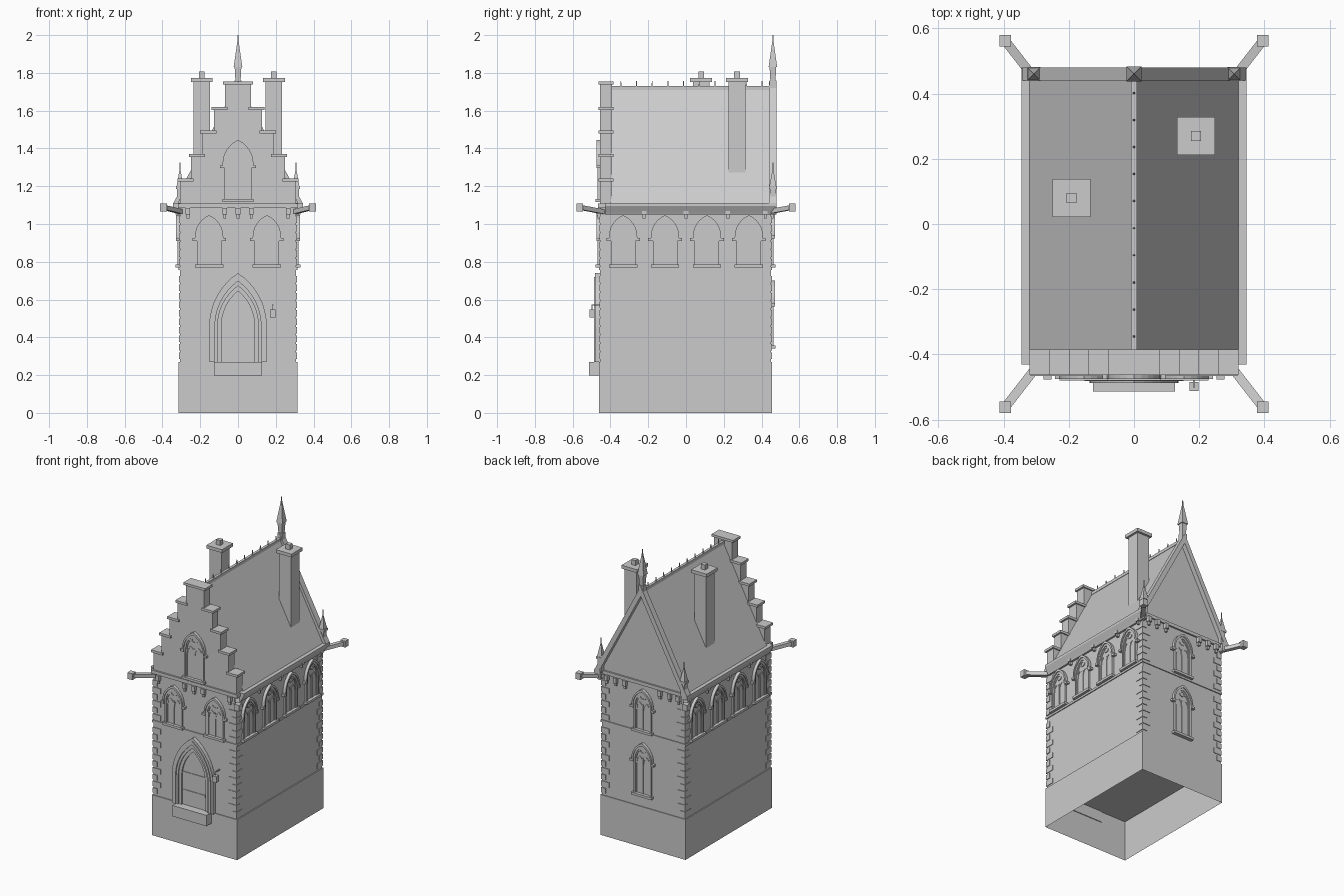
import bpy, bmesh, math
from mathutils import Matrix, Vector

if "Cube" in bpy.data.objects:
    bpy.data.objects.remove(bpy.data.objects["Cube"])

FRONT, RIGHT, BACK, LEFT = (0, .455), (90, .308), (180, .45), (-90, .308)

def face_matrix(side, u=0):
    # local x runs along the wall, local -y points outward
    return Matrix.Rotation(math.radians(side[0]), 4, 'Z') @ Matrix.Translation((u, -side[1], 0))

def finish(bm, name):
    bmesh.ops.recalc_face_normals(bm, faces=bm.faces)
    me = bpy.data.meshes.new(name)
    bm.to_mesh(me)
    bm.free()
    ob = bpy.data.objects.new(name, me)
    bpy.context.collection.objects.link(ob)
    return ob

def box(bm, x0, x1, y0, y1, z0, z1, M=Matrix()):
    T = Matrix.Translation(((x0+x1)/2, (y0+y1)/2, (z0+z1)/2)) @ Matrix.Diagonal((x1-x0, y1-y0, z1-z0, 1))
    return bmesh.ops.create_cube(bm, size=1, matrix=M @ T)['verts']

def cone(bm, x, y, z0, z1, w0, w1, n=4):
    k = math.sqrt(2)
    bmesh.ops.create_cone(bm, cap_ends=True, segments=n, radius1=w0*k, radius2=w1*k, depth=z1-z0,
        matrix=Matrix.Translation((x, y, (z0+z1)/2)) @ Matrix.Rotation(math.pi/4, 4, 'Z'))

def prism(bm, pts, y0, y1, M=Matrix()):
    # extrude an x-z outline along y
    a = [bm.verts.new(M @ Vector((x, y0, z))) for x, z in pts]
    b = [bm.verts.new(M @ Vector((x, y1, z))) for x, z in pts]
    bm.faces.new(a)
    bm.faces.new(b)
    for i in range(len(a)):
        j = (i+1) % len(a)
        bm.faces.new((a[i], a[j], b[j], b[i]))

def arch(w, z0, spring, apex, n=6, u=0):
    # pointed arch outline, bottom left to bottom right
    h = apex - spring
    R = (w*w + h*h) / (2*w)
    t = math.atan2(h, R - w)
    left = [(R - w - R*math.cos(t*i/n), spring + R*math.sin(t*i/n)) for i in range(n)]
    pts = [(-w, z0)] + left + [(0, apex)] + [(-x, z) for x, z in left[::-1]] + [(w, z0)]
    return [(x+u, z) for x, z in pts]

def ring(bm, outer, inner, d, M, closed=False):
    # raised moulding between two matching outlines
    rows = []
    for (a, b), (c, e) in zip(outer, inner):
        rows.append([bm.verts.new(M @ Vector(p)) for p in ((a, .004, b), (a, -d, b), (c, -d, e), (c, .004, e))])
    n = len(rows)
    for i in range(n if closed else n-1):
        r, s = rows[i], rows[(i+1) % n]
        for k in range(4):
            bm.faces.new((r[k], s[k], s[(k+1) % 4], r[(k+1) % 4]))
    if not closed:
        bm.faces.new(rows[0])
        bm.faces.new(rows[-1])

def window(name, side, u, z0, apex, w=.065):
    M = face_matrix(side, u)
    bm = bmesh.new()
    s = apex - w*1.75          # springing height
    a = apex - .017            # frame apex
    prism(bm, arch(w-.012, z0, s, a-.014), .004, -.003, M)
    ring(bm, arch(w, z0, s, a), arch(w-.012, z0, s, a-.016), .013, M)
    ring(bm, arch(w-.012, z0, s, a-.016), arch(w-.019, z0, s, a-.026), .008, M)
    ring(bm, arch(w+.01, s-.012, s, apex), arch(w, s-.012, s, a), .02, M)
    for k in (-1, 1):          # hood stops and light heads
        box(bm, k*(w+.012)-.012, k*(w+.012)+.012, -.02, .004, s-.022, s-.008, M)
        hw = (w-.015)/2
        ring(bm, arch(hw, s-.03, s-.022, s+.022, 4, k*hw), arch(hw-.006, s-.03, s-.022, s+.013, 4, k*hw), .007, M)
    box(bm, -.004, .004, -.008, .004, z0, s+.01, M)
    circ = lambda r: [(r*math.cos(i*math.pi/8), apex-.052+r*math.sin(i*math.pi/8)) for i in range(16)]
    ring(bm, circ(w*.36), circ(w*.26), .008, M, True)
    box(bm, -w-.01, w+.01, -.024, .004, z0-.008, z0+.008, M)
    finish(bm, name)

# plinth, open underneath
bm = bmesh.new()
box(bm, -.315, .315, -.46, .455, 0, .27)
low = [f for f in bm.faces if all(v.co.z < .01 for v in f.verts)]
bmesh.ops.delete(bm, geom=low, context='FACES')
finish(bm, "plinth")

# walls
bm = bmesh.new()
box(bm, -.308, .308, -.455, .45, .27, 1.1)
finish(bm, "walls")

# string course and eaves cornice
bm = bmesh.new()
box(bm, -.314, .314, -.461, .456, .757, .772)
box(bm, -.318, .318, -.466, .461, 1.085, 1.108)
finish(bm, "string_courses")
bm = bmesh.new()
for k in (-1, 1):
    prism(bm, [(k*.30, 1.05), (k*.32, 1.05), (k*.326, 1.062), (k*.345, 1.095), (k*.345, 1.11), (k*.30, 1.11)], -.43, .48)
finish(bm, "eaves_gutters")

# corner quoins
bm = bmesh.new()
for sx in (-1, 1):
    for y, sy in ((-.455, -1), (.45, 1)):
        for i in range(17):
            z = .285 + i*.045
            if .72 < z < .77:
                continue
            a, b = (.06, .035) if i % 2 else (.035, .06)
            xs = sorted((sx*.312, sx*(.312-a)))
            ys = sorted((y+sy*.004, y+sy*(.004-b)))
            box(bm, *xs, *ys, z, z+.034)
finish(bm, "quoins")

# corbel blocks
bm = bmesh.new()
rows = [(FRONT, (-.265, -.07, 0, .07, .265)), (BACK, (-.265, -.2, -.13, .13, .2, .265)),
        (RIGHT, (-.222, 0, .222, .42)), (LEFT, (-.42, -.222, 0, .222))]
for side, us in rows:
    for u in us:
        M = face_matrix(side, u)
        box(bm, -.012, .012, -.022, .004, 1.05, 1.086, M)
        box(bm, -.007, .007, -.014, .004, 1.03, 1.05, M)
finish(bm, "corbels")

# roof with rear gable
bm = bmesh.new()
prism(bm, [(-.33, 1.09), (.33, 1.09), (0, 1.722)], -.40, .45)
finish(bm, "roof")
bm = bmesh.new()
for k in (-1, 1):
    prism(bm, [(k*.345, 1.105), (0, 1.755), (0, 1.69), (k*.31, 1.105)], .44, .48)
finish(bm, "rear_verge_boards")
bm = bmesh.new()
box(bm, -.009, .009, -.40, .45, 1.71, 1.73)
for i in range(10):
    cone(bm, 0, -.345 + i*.083, 1.725, 1.757, .003, .002)
finish(bm, "ridge_crest")

# stepped front gable with coping stones
bm = bmesh.new()
cop = bmesh.new()
for i, z in enumerate((1.24, 1.37, 1.495, 1.62, 1.755)):
    w = .32 - .06*i
    z0 = (1.105, 1.225, 1.355, 1.48, 1.605)[i]
    box(bm, -w+.012, w-.012, -.455, -.392, z0, z-.015)
    for k in (-1, 1):
        inner = max(w-.085, 0)
        box(cop, *sorted((k*w, k*inner)), -.463, -.384, z-.016, z)
finish(bm, "stepped_gable")
finish(cop, "gable_copings")

# chimneys
for name, x, y in (("chimney_right", .19, .27), ("chimney_left", -.192, .08)):
    bm = bmesh.new()
    box(bm, x-.044, x+.044, y-.044, y+.044, 1.2, 1.755)
    box(bm, x-.058, x+.058, y-.058, y+.058, 1.752, 1.774)
    box(bm, x-.015, x+.015, y-.015, y+.015, 1.77, 1.807)
    finish(bm, name)

# rear pinnacles
bm = bmesh.new()
box(bm, -.018, .018, .442, .478, 1.70, 1.76)
cone(bm, 0, .46, 1.75, 1.835, .013, .018)
cone(bm, 0, .46, 1.83, 1.97, .023, .003)
cone(bm, 0, .46, 1.96, 2.0, .003, .002)
for k in (-1, 1):
    x = k*.307
    cone(bm, x, .46, 1.10, 1.19, .016, .016)
    cone(bm, x, .46, 1.185, 1.2, .021, .021)
    cone(bm, x, .46, 1.2, 1.285, .018, .003)
    cone(bm, x, .46, 1.28, 1.325, .003, .002)
finish(bm, "pinnacles")

# corner water spouts
bm = bmesh.new()
for sx in (-1, 1):
    for sy in (-1, 1):
        a, b = Vector((sx*.30, sy*.44, 1.065)), Vector((sx*.395, sy*.562, 1.088))
        d = b - a
        M = Matrix.Translation((a+b)/2) @ d.to_track_quat('X', 'Z').to_matrix().to_4x4()
        box(bm, -d.length/2, d.length/2, -.014, .014, -.012, .012, M)
        box(bm, b.x-.018, b.x+.018, b.y-.018, b.y+.018, 1.066, 1.108)
finish(bm, "corner_spouts")

# windows
for u in (-.153, .153):
    window("front_window", FRONT, u, .778, 1.047)
for i in range(4):
    window("right_window", RIGHT, -.333 + i*.222, .778, 1.047)
    window("left_window", LEFT, -.333 + i*.222, .778, 1.047)
window("gable_window", FRONT, 0, 1.125, 1.445, .072)
window("rear_upper_window", BACK, 0, .778, 1.06)
window("rear_lower_window", BACK, 0, .35, .70)

# doorway: nested pointed mouldings around a strapped leaf
M = face_matrix(FRONT)
bm = bmesh.new()
steps = [(.152, .74, .026), (.137, .72, .032), (.122, .697, .024), (.108, .672, .016), (.088, .645, 0)]
for (w, a, d), (w2, a2, _) in zip(steps, steps[1:]):
    ring(bm, arch(w, .27, .46, a, 8), arch(w2, .27, .46, a2, 8), d, M)
finish(bm, "door_surround")
bm = bmesh.new()
prism(bm, arch(.09, .27, .46, .648, 8), .004, -.006, M)
for z in (.36, .48):
    box(bm, -.082, .082, -.01, 0, z, z+.012, M)
finish(bm, "door_leaf")
bm = bmesh.new()
box(bm, -.126, .126, -.514, -.455, .197, .27)
finish(bm, "door_step")

# wall lantern on its bracket
bm = bmesh.new()
box(bm, .17, .198, -.512, -.484, .505, .547)
box(bm, .181, .187, -.501, -.45, .568, .574)
box(bm, .182, .186, -.5, -.496, .545, .572)
finish(bm, "lantern")
